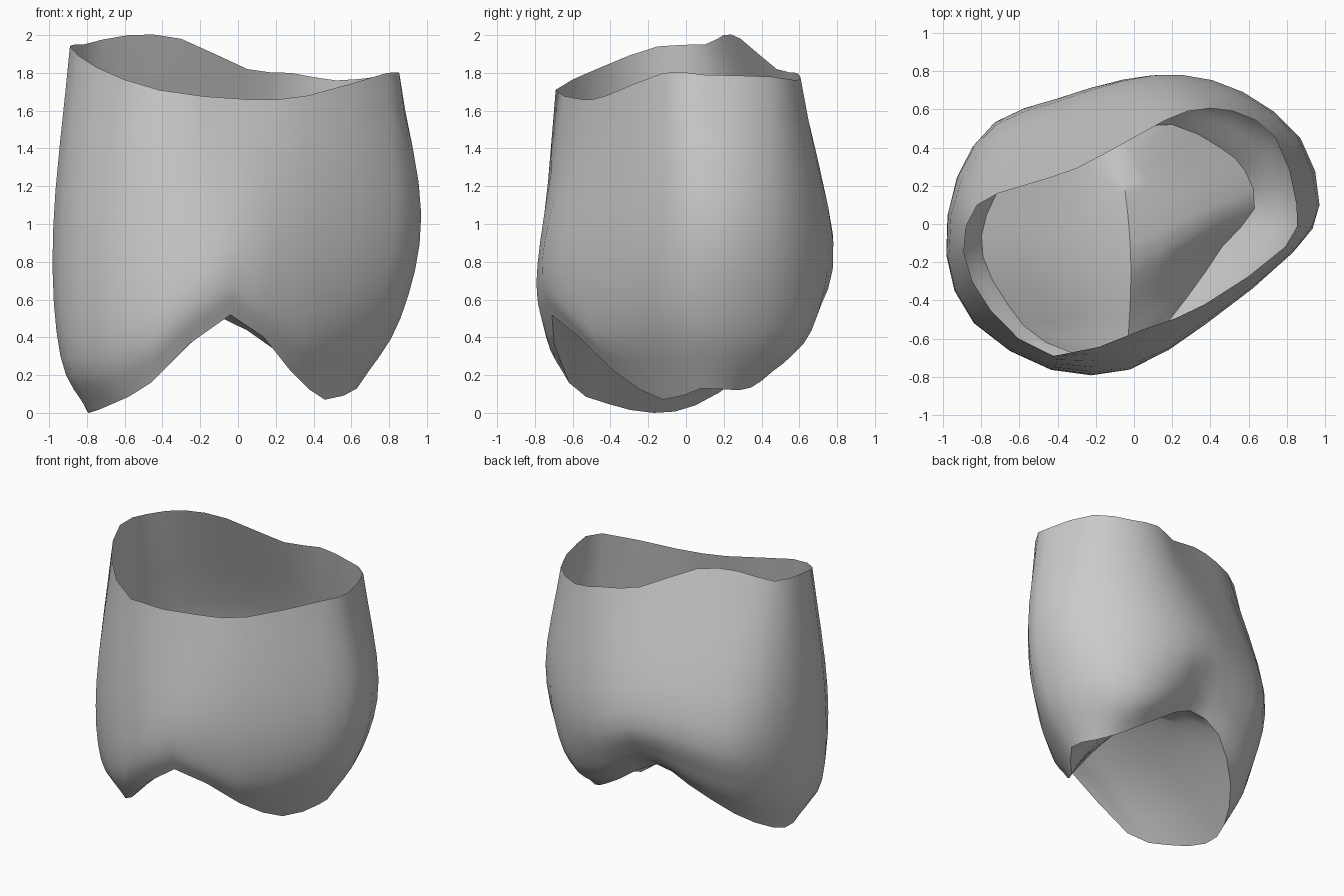
import bpy
import bmesh
from math import sin, pi, radians
from mathutils import Vector

cube = bpy.data.objects.get("Cube")
if cube:
    bpy.data.objects.remove(cube)

# Control rings in hundredths of a unit, counter-clockwise from the +x side
RIM = [(85, 10, 179), (74, 45, 178), (52, 59, 176), (28, 59, 180), (5, 48, 182),
       (-30, 29, 198), (-58, 20, 200), (-82, 10, 195), (-89, -15, 194), (-75, -45, 183),
       (-42, -69, 171), (5, -55, 166), (37, -42, 168), (79, -12, 180)]
BELLY = [(97, 10, 105), (87, 45, 100), (57, 69, 95), (25, 78, 90), (-5, 75, 100),
         (-40, 64, 100), (-72, 52, 95), (-92, 25, 100), (-98, -15, 95), (-83, -52, 90),
         (-42, -76, 80), (0, -73, 100), (38, -52, 90), (83, -15, 100)]
SHOULDER = [(86, 8, 50), (76, 42, 47), (52, 62, 40), (22, 68, 50), (-6, 66, 68),
            (-38, 58, 60), (-70, 45, 50), (-90, 15, 40), (-94, -20, 30), (-82, -48, 30),
            (-45, -74, 40), (-3, -76, 70), (33, -50, 45), (72, -17, 50)]
CREST = [(63, 8, 13), (58, 28, 12), (45, 40, 17), (20, 52, 33), (-10, 49, 51),
         (-36, 48, 42), (-62, 30, 20), (-77, 5, 4), (-79, -17, 0), (-66, -42, 5),
         (-46, -62, 16), (-4, -71, 52), (28, -38, 22), (46, -12, 7)]
BACK_NOTCH, FRONT_NOTCH = 4, 11
COLUMN_STEPS = 2
ROW_STEPS = 4
FLOOR_ROWS = 4


def catmull(a, b, c, d, t):
    """Point on a smooth curve between b and c."""
    return 0.5 * (2 * b + (c - a) * t + (2 * a - 5 * b + 4 * c - d) * t ** 2
                  + (3 * b - a - 3 * c + d) * t ** 3)


def smooth_ring(points):
    """Closed smooth curve through the control points."""
    pts = [Vector(p) / 100 for p in points]
    n = len(pts)
    return [catmull(pts[i - 1], pts[i], pts[(i + 1) % n], pts[(i + 2) % n], s / COLUMN_STEPS)
            for i in range(n) for s in range(COLUMN_STEPS)]


def smooth_column(pts):
    """Open smooth curve from the rim down to the cusp crest."""
    ends = [2 * pts[0] - pts[1]] + list(pts) + [2 * pts[-1] - pts[-2]]
    out = [catmull(*ends[i:i + 4], s / ROW_STEPS)
           for i in range(len(pts) - 1) for s in range(ROW_STEPS)]
    return out + [pts[-1]]


def ridge_point(t, back, front):
    """Raised groove line that crosses the underside between the cusps."""
    p = back.lerp(front, t)
    p.x += 0.05 * sin(pi * t)
    p.z += 0.10 * sin(pi * t)
    return p


# Outer wall columns
rings = [smooth_ring(r) for r in (RIM, BELLY, SHOULDER, CREST)]
columns = [smooth_column(c) for c in zip(*rings)]
count = len(columns)
back_i, front_i = BACK_NOTCH * COLUMN_STEPS, FRONT_NOTCH * COLUMN_STEPS
span = front_i - back_i
back, front = rings[-1][back_i], rings[-1][front_i]

# Chewing surface: each column continues from its crest up to the groove line
for i, column in enumerate(columns):
    steps = (i - back_i) % count
    t = steps / span if steps <= span else (count - steps) / (count - span)
    crest, target = column[-1], ridge_point(t, back, front)
    for row in range(1, FLOOR_ROWS + 1):
        s = row / FLOOR_ROWS
        p = crest.lerp(target, s)
        p.z += 0.05 * sin(pi * s) * sin(pi * t)
        column.append(p)

# Join the columns into one open shell
bm = bmesh.new()
grid = [[bm.verts.new(p) for p in column] for column in columns]
for i in range(count):
    left, right = grid[i], grid[(i + 1) % count]
    for j in range(len(left) - 1):
        bm.faces.new((left[j], left[j + 1], right[j + 1], right[j]))
bmesh.ops.remove_doubles(bm, verts=bm.verts, dist=0.0005)
bmesh.ops.recalc_face_normals(bm, faces=bm.faces)
mesh = bpy.data.meshes.new("tooth_crown_shell")
bm.to_mesh(mesh)
bm.free()

shell = bpy.data.objects.new("tooth_crown_shell", mesh)
bpy.context.collection.objects.link(shell)

# Plain grey material
grey = bpy.data.materials.new("plain_grey")
grey.use_nodes = True
grey.diffuse_color = (0.6, 0.6, 0.6, 1)
grey.node_tree.nodes["Principled BSDF"].inputs["Base Color"].default_value = (0.6, 0.6, 0.6, 1)
mesh.materials.append(grey)

bpy.ops.object.select_all(action="DESELECT")
shell.select_set(True)
bpy.context.view_layer.objects.active = shell
bpy.ops.object.shade_smooth_by_angle(angle=radians(45))
